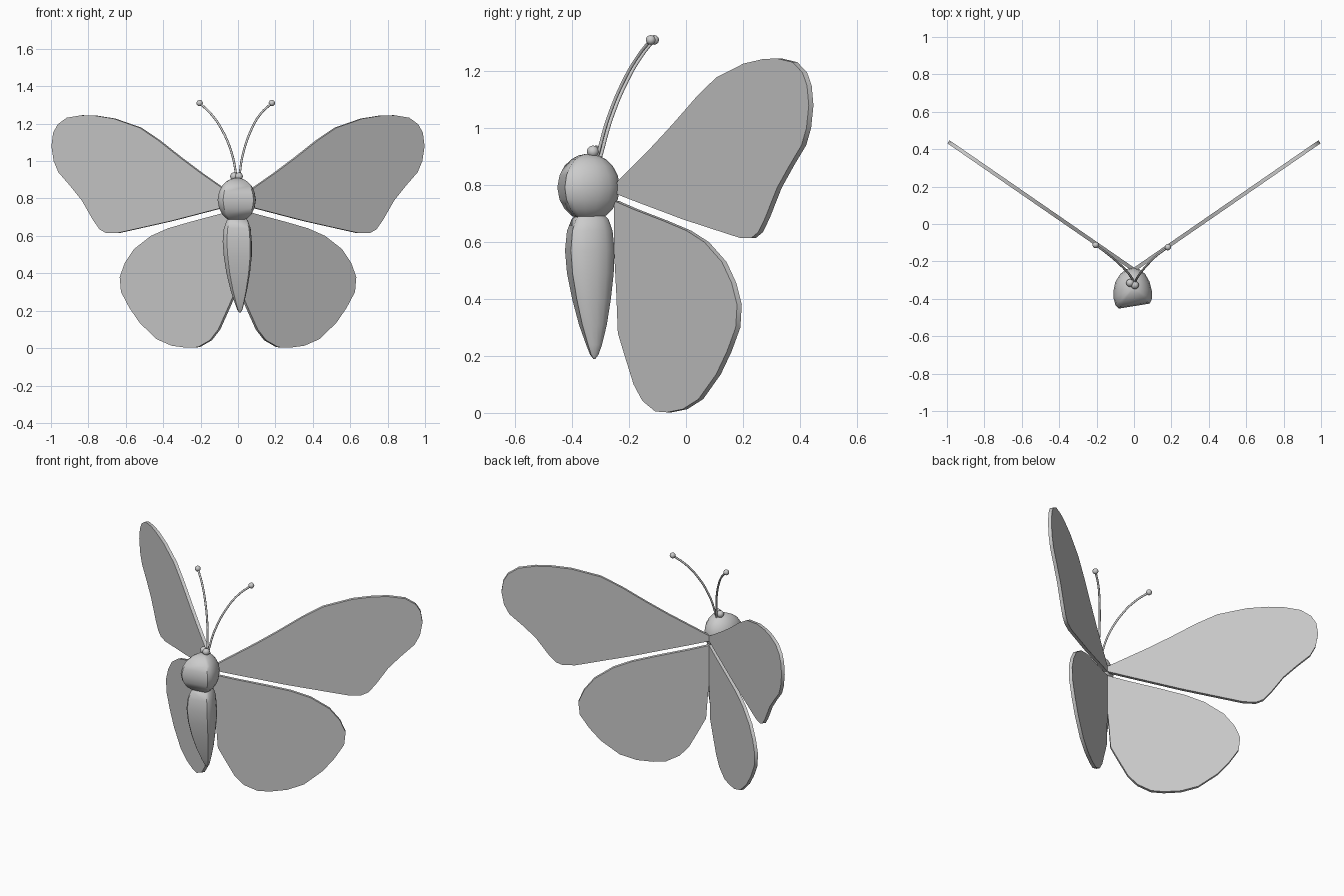
import bpy, bmesh
from mathutils import Vector

if "Cube" in bpy.data.objects:
    bpy.data.objects.remove(bpy.data.objects["Cube"])

HINGE_Y, SLOPE, HALF = -0.245, 0.69, 0.01


def finish(name, bm, angle=0.7):
    bmesh.ops.recalc_face_normals(bm, faces=bm.faces)
    me = bpy.data.meshes.new(name)
    bm.to_mesh(me)
    bm.free()
    ob = bpy.data.objects.new(name, me)
    bpy.context.collection.objects.link(ob)
    bpy.ops.object.select_all(action='DESELECT')
    ob.select_set(True)
    bpy.context.view_layer.objects.active = ob
    bpy.ops.object.shade_smooth_by_angle(angle=angle)
    return ob


def wing(name, outline, side):
    # thin plate swept back from the hinge behind the body
    n = Vector((-SLOPE * side, 1, 0)).normalized() * HALF
    bm = bmesh.new()
    mid = [Vector((side * x, HINGE_Y + SLOPE * x, z)) for x, z in outline]
    front = [bm.verts.new(p - n) for p in mid]
    back = [bm.verts.new(p + n) for p in mid]
    bm.faces.new(front)
    bm.faces.new(back[::-1])
    k = len(mid)
    for i in range(k):
        j = (i + 1) % k
        bm.faces.new((front[i], back[i], back[j], front[j]))
    finish(name, bm)


def loft(name, section, stations):
    # scale one section along z: (z, x centre, y centre, x radius, y radius)
    bm = bmesh.new()
    rings = [[bm.verts.new((cx + rx * u, cy + ry * v, z)) for u, v in section]
             for z, cx, cy, rx, ry in stations]
    k = len(section)
    for a, b in zip(rings, rings[1:]):
        for i in range(k):
            j = (i + 1) % k
            bm.faces.new((a[i], a[j], b[j], b[i]))
    bm.faces.new(rings[0])
    bm.faces.new(rings[-1])
    finish(name, bm)


def ball(name, loc, r):
    bpy.ops.mesh.primitive_uv_sphere_add(segments=16, ring_count=10, radius=r, location=loc)
    bpy.context.object.name = name
    bpy.ops.object.shade_smooth()


def feeler(name, pts, r):
    cu = bpy.data.curves.new(name, 'CURVE')
    cu.dimensions = '3D'
    cu.bevel_depth, cu.bevel_resolution, cu.use_fill_caps = r, 2, True
    sp = cu.splines.new('BEZIER')
    sp.bezier_points.add(len(pts) - 1)
    for b, p in zip(sp.bezier_points, pts):
        b.co = p
        b.handle_left_type = b.handle_right_type = 'AUTO'
    bpy.context.collection.objects.link(bpy.data.objects.new(name, cu))


# wings, outlines given as front-view x and z
UPPER = [(0.0, 0.80), (0.10, 0.87), (0.20, 0.94), (0.30, 1.015), (0.42, 1.11), (0.52, 1.178),
         (0.66, 1.227), (0.76, 1.243), (0.83, 1.245), (0.91, 1.232), (0.96, 1.195), (0.983, 1.15),
         (0.992, 1.08), (0.98, 1.0), (0.955, 0.94), (0.89, 0.865), (0.83, 0.79), (0.77, 0.685),
         (0.735, 0.635), (0.70, 0.615), (0.64, 0.615), (0.55, 0.635), (0.35, 0.68), (0.10, 0.745),
         (0.0, 0.772)]
LOWER = [(0.0, 0.745), (0.10, 0.715), (0.25, 0.675), (0.37, 0.64), (0.46, 0.60), (0.55, 0.53),
         (0.60, 0.455), (0.627, 0.38), (0.62, 0.30), (0.575, 0.215), (0.52, 0.135), (0.43, 0.048),
         (0.35, 0.013), (0.27, 0.002), (0.21, 0.005), (0.145, 0.042), (0.10, 0.10), (0.055, 0.20),
         (0.02, 0.28), (0.012, 0.42), (0.0, 0.58)]
for side, label in ((1, "right"), (-1, "left")):
    wing("upper_wing_" + label, UPPER, side)
    wing("lower_wing_" + label, LOWER, side)

# body, with a flattened front in cross-section
SECTION = [(-0.72, -1.0), (0.85, -0.76), (0.96, -0.55), (0.97, -0.15), (0.85, 0.3), (0.62, 0.68),
           (0.32, 0.92), (0.0, 1.0), (-0.32, 0.92), (-0.66, 0.68), (-0.92, 0.28), (-1.0, -0.1),
           (-1.0, -0.5), (-0.9, -0.85)]
profile = [(-0.99, 0.14), (-0.95, 0.32), (-0.84, 0.55), (-0.64, 0.77), (-0.36, 0.93), (0, 1),
           (0.36, 0.93), (0.64, 0.77), (0.84, 0.55), (0.95, 0.32), (0.99, 0.14)]
loft("thorax", SECTION, [(0.792 + 0.118 * t, -0.005, -0.342, 0.104 * s, 0.11 * s)
                         for t, s in profile])
loft("abdomen", SECTION, [(0.70, -0.003, -0.337, 0.04, 0.045), (0.68, -0.003, -0.337, 0.058, 0.065),
                          (0.64, -0.003, -0.338, 0.073, 0.08), (0.57, -0.003, -0.338, 0.079, 0.087),
                          (0.49, 0.0, -0.336, 0.076, 0.082), (0.40, 0.002, -0.332, 0.064, 0.068),
                          (0.31, 0.005, -0.327, 0.045, 0.049), (0.24, 0.008, -0.323, 0.025, 0.028),
                          (0.205, 0.01, -0.322, 0.014, 0.015), (0.19, 0.01, -0.322, 0.004, 0.004)])

# antennae with knobs at both ends
for side, label, dx, dy in ((1, "right", -0.012, -0.007), (-1, "left", -0.012, 0.005)):
    path = [(side * x + dx * min(1, x * 8), y + dy, z) for x, y, z in
            ((0.005, -0.305, 0.90), (0.03, -0.265, 1.04), (0.085, -0.205, 1.18),
             (0.135, -0.16, 1.255), (0.193, -0.117, 1.31))]
    feeler("antenna_" + label, path, 0.006)
    ball("antenna_tip_" + label, path[-1], 0.017)
    ball("antenna_base_" + label, (-0.008 + 0.013 * side, -0.32 + dy, 0.918), 0.021)
